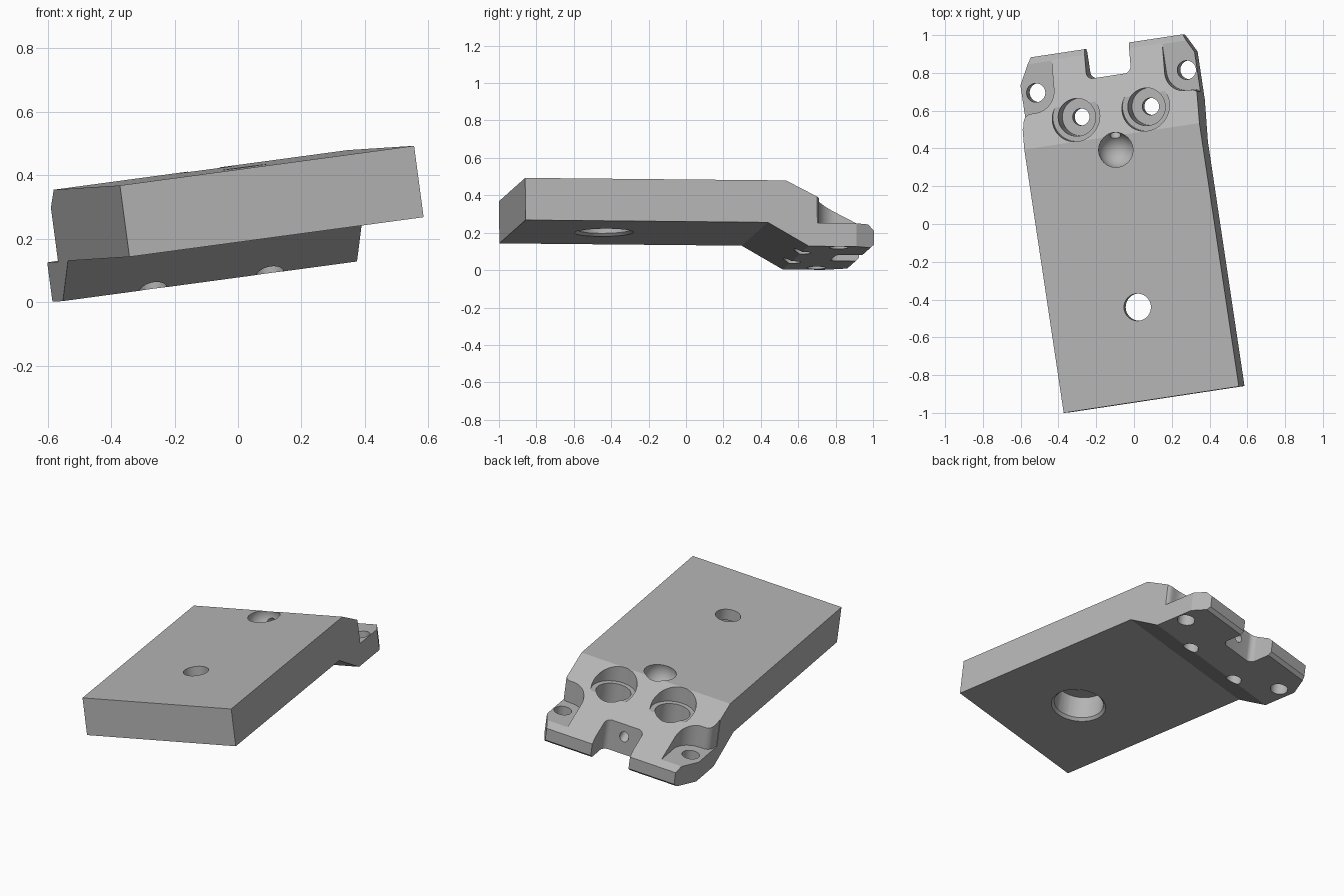
import bpy, bmesh, math
from mathutils import Matrix, Vector

old = bpy.data.objects.get("Cube")
if old:
    bpy.data.objects.remove(old, do_unlink=True)

# Tilted frame of the plate: width, length, normal, and origin on the front top edge
U = Vector((0.980, 0.148, 0.132)).normalized()
V = Vector((-0.1475, 0.989, -0.0095))
V = (V - U * V.dot(U)).normalized()
N = U.cross(V)
FRAME = Matrix((U, V, N)).transposed().to_4x4()
FRAME.translation = Vector((0.0915, -0.93, 0.4305))
MID = 0.01  # centre line of the head details

steel = bpy.data.materials.new("grey metal")
steel.use_nodes = True
grey = (0.46, 0.46, 0.46, 1)
steel.diffuse_color = grey
steel.node_tree.nodes["Principled BSDF"].inputs["Base Color"].default_value = grey


def add_object(name, bm):
    bmesh.ops.recalc_face_normals(bm, faces=bm.faces)
    mesh = bpy.data.meshes.new(name)
    bm.to_mesh(mesh)
    bm.free()
    mesh.materials.append(steel)
    ob = bpy.data.objects.new(name, mesh)
    bpy.context.collection.objects.link(ob)
    ob.matrix_world = FRAME
    return ob


def prism(name, points, step):
    """Extrude a closed loop of 3D points along a vector."""
    bm = bmesh.new()
    face = bm.faces.new([bm.verts.new(p) for p in points])
    out = bmesh.ops.extrude_face_region(bm, geom=[face])
    verts = [g for g in out["geom"] if isinstance(g, bmesh.types.BMVert)]
    bmesh.ops.translate(bm, verts=verts, vec=step)
    return add_object(name, bm)


def plan_cut(name, outline, low, high):
    return prism(name, [(u, v, low) for u, v in outline], (0, 0, high - low))


def drill(name, a, b, r1, r2=None):
    """Round cutter from point a (radius r1) to point b (radius r2)."""
    a, b = Vector(a), Vector(b)
    bm = bmesh.new()
    turn = (b - a).to_track_quat('Z', 'Y').to_matrix().to_4x4()
    bmesh.ops.create_cone(bm, cap_ends=True, segments=48, radius1=r1,
                          radius2=r1 if r2 is None else r2, depth=(b - a).length,
                          matrix=Matrix.Translation((a + b) / 2) @ turn)
    return add_object(name, bm)


def arc(cu, cv, r, start, end, steps=10):
    angles = [math.radians(start + (end - start) * i / steps) for i in range(steps + 1)]
    return [(cu + r * math.cos(t), cv + r * math.sin(t)) for t in angles]


# Plate with cranked head, from its side profile
profile = [(0, 0), (1.41, 0), (1.86, -0.23), (1.89, -0.26), (1.89, -0.335),
           (1.87, -0.353), (1.53, -0.353), (1.31, -0.227), (0, -0.227)]
plate = prism("mounting_plate", [(-0.473, v, n) for v, n in profile], (0.946, 0, 0))

cutters = []

# Plate hole with a wide chamfered counterbore underneath
cutters += [drill("plate_hole", (0, 0.495, -0.4), (0, 0.495, 0.1), 0.072),
            drill("plate_counterbore", (0, 0.495, -0.4), (0, 0.495, -0.07), 0.142),
            drill("plate_chamfer", (0, 0.495, -0.24), (0, 0.495, -0.207), 0.17, 0.137)]

# Slot in the rear end with rounded inner corners
slot = arc(MID - 0.085, 1.765, 0.035, 180, 270) + arc(MID + 0.085, 1.765, 0.035, 270, 360)
cutters.append(plan_cut("rear_slot", slot + [(MID + 0.12, 2.1), (MID - 0.12, 2.1)], -0.6, 0.3))

for side, label in ((1, "left"), (-1, "right")):
    # Cut rear corner
    corner = [(0.41, 1.89), (0.385, 1.94), (0.7, 1.94), (0.7, 1.711), (0.504, 1.711)]
    cutters.append(plan_cut(label + "_corner_cut",
                            [(MID + side * u, v) for u, v in corner], -0.6, 0.3))
    # Rounded side pocket flaring out at the edge
    pocket = (arc(0.407, 1.7, 0.108, 180, 270) + arc(0.43, 1.547, 0.045, 90, 10, 6)
              + [(0.48, 1.52), (0.7, 1.52), (0.7, 2.1), (0.299, 2.1)])
    cutters.append(plan_cut(label + "_pocket",
                            [(MID + side * u, v) for u, v in pocket], -0.228, 0.3))
    # Pocket hole
    u = MID + side * 0.407
    cutters.append(drill(label + "_pocket_hole", (u, 1.7, -0.6), (u, 1.7, 0.1), 0.05))
    # Stepped bolt bore
    u = 0.005 + side * 0.188
    for part, floor, radius in (("rim", -0.1, 0.128), ("bore", -0.27, 0.1), ("hole", -0.6, 0.045)):
        cutters.append(drill(label + "_bolt_" + part, (u, 1.538, floor), (u, 1.538, 0.2), radius))

# Rounded recess with a slanting drilled passage into the slot
ball = bmesh.new()
bmesh.ops.create_uvsphere(ball, u_segments=40, v_segments=24, radius=0.095,
                          matrix=Matrix.Translation((MID, 1.335, -0.025)))
cutters.append(add_object("recess_ball", ball))
cutters.append(drill("passage", (MID, 1.334, -0.03), (MID, 1.8, -0.28), 0.028))

# Cut everything from the plate
bpy.context.view_layer.update()
for cutter in cutters:
    cutter.hide_render = True
    mod = plate.modifiers.new(cutter.name, 'BOOLEAN')
    mod.operation = 'DIFFERENCE'
    mod.solver = 'EXACT'
    mod.object = cutter
bpy.context.view_layer.update()
graph = bpy.context.evaluated_depsgraph_get()
result = bpy.data.meshes.new_from_object(plate.evaluated_get(graph))
plate.modifiers.clear()
plate.data = result
for cutter in cutters:
    bpy.data.objects.remove(cutter, do_unlink=True)
result.materials.clear()
result.materials.append(steel)
for poly in result.polygons:
    poly.material_index = 0

bpy.ops.object.select_all(action='DESELECT')
plate.select_set(True)
bpy.context.view_layer.objects.active = plate
bpy.ops.object.shade_smooth_by_angle(angle=math.radians(15))
